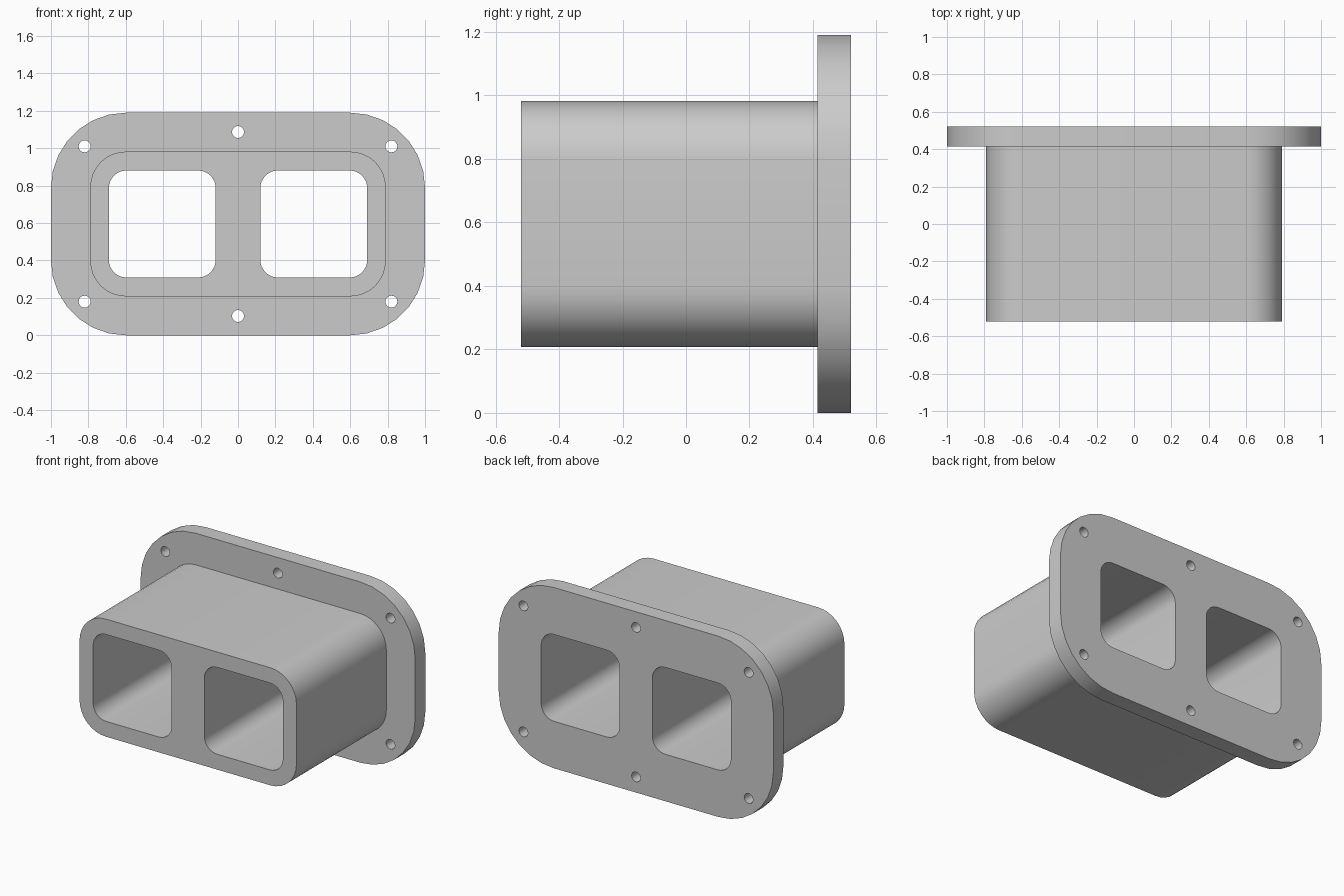
import bpy, bmesh, math

cube = bpy.data.objects.get("Cube")
if cube:
    bpy.data.objects.remove(cube, do_unlink=True)

MID = 0.595                              # height of the centre line
FRONT, SEAT, BACK = -0.52, 0.415, 0.52   # body front, flange front, flange back


def rounded(cx, hw, hh, r, seg):
    """Rounded rectangle outline in x and z, centred at (cx, MID)."""
    pts = []
    for k, (sx, sz) in enumerate([(1, 1), (-1, 1), (-1, -1), (1, -1)]):
        for i in range(seg + 1):
            a = math.radians(90 * (k + i / seg))
            pts.append((cx + sx * (hw - r) + r * math.cos(a),
                        MID + sz * (hh - r) + r * math.sin(a)))
    return pts


def circle(cx, cz, r, seg=24):
    return [(cx + r * math.cos(math.tau * i / seg),
             cz + r * math.sin(math.tau * i / seg)) for i in range(seg)]


def cap(bm, loops, y):
    """Flat face at depth y; the loops after the first are holes."""
    edges = []
    for loop in loops:
        vs = [bm.verts.new((x, y, z)) for x, z in loop]
        edges += [bm.edges.new((vs[i - 1], vs[i])) for i in range(len(vs))]
    bmesh.ops.triangle_fill(bm, edges=edges, use_beauty=True, normal=(0, -1, 0))


def wall(bm, loop, y0, y1):
    """Band of quads along a loop between two depths."""
    a = [bm.verts.new((x, y0, z)) for x, z in loop]
    b = [bm.verts.new((x, y1, z)) for x, z in loop]
    for i in range(len(loop)):
        bm.faces.new((a[i - 1], a[i], b[i], b[i - 1]))


# Outlines
flange = rounded(0, 1.0, 0.595, 0.40, 7)
body = rounded(0, 0.79, 0.387, 0.19, 8)
windows = [rounded(s * 0.405, 0.286, 0.286, 0.095, 8) for s in (-1, 1)]
bolts = [circle(x, MID + s * dz, 0.032)
         for x, dz in ((-0.82, 0.415), (0, 0.492), (0.82, 0.415)) for s in (-1, 1)]

bm = bmesh.new()
# Body with two through channels
cap(bm, [body] + windows, FRONT)
wall(bm, body, FRONT, SEAT)
for w in windows:
    wall(bm, w, FRONT, BACK)
# Flange with bolt holes
cap(bm, [flange, body] + bolts, SEAT)
cap(bm, [flange] + windows + bolts, BACK)
for loop in [flange] + bolts:
    wall(bm, loop, SEAT, BACK)

bmesh.ops.remove_doubles(bm, verts=bm.verts, dist=1e-5)
bmesh.ops.recalc_face_normals(bm, faces=bm.faces)
mesh = bpy.data.meshes.new("flanged_double_duct")
bm.to_mesh(mesh)
bm.free()
duct = bpy.data.objects.new("flanged_double_duct", mesh)
bpy.context.collection.objects.link(duct)

# Plain grey material
grey = bpy.data.materials.new("light_grey")
grey.use_nodes = True
colour = (0.6, 0.6, 0.6, 1)
grey.diffuse_color = colour
for node in grey.node_tree.nodes:
    if node.type == 'BSDF_PRINCIPLED':
        node.inputs["Base Color"].default_value = colour
mesh.materials.append(grey)

# Smooth the rounded corners, keep the rims sharp
bpy.ops.object.select_all(action='DESELECT')
duct.select_set(True)
bpy.context.view_layer.objects.active = duct
bpy.ops.object.shade_smooth_by_angle(angle=math.radians(30))
